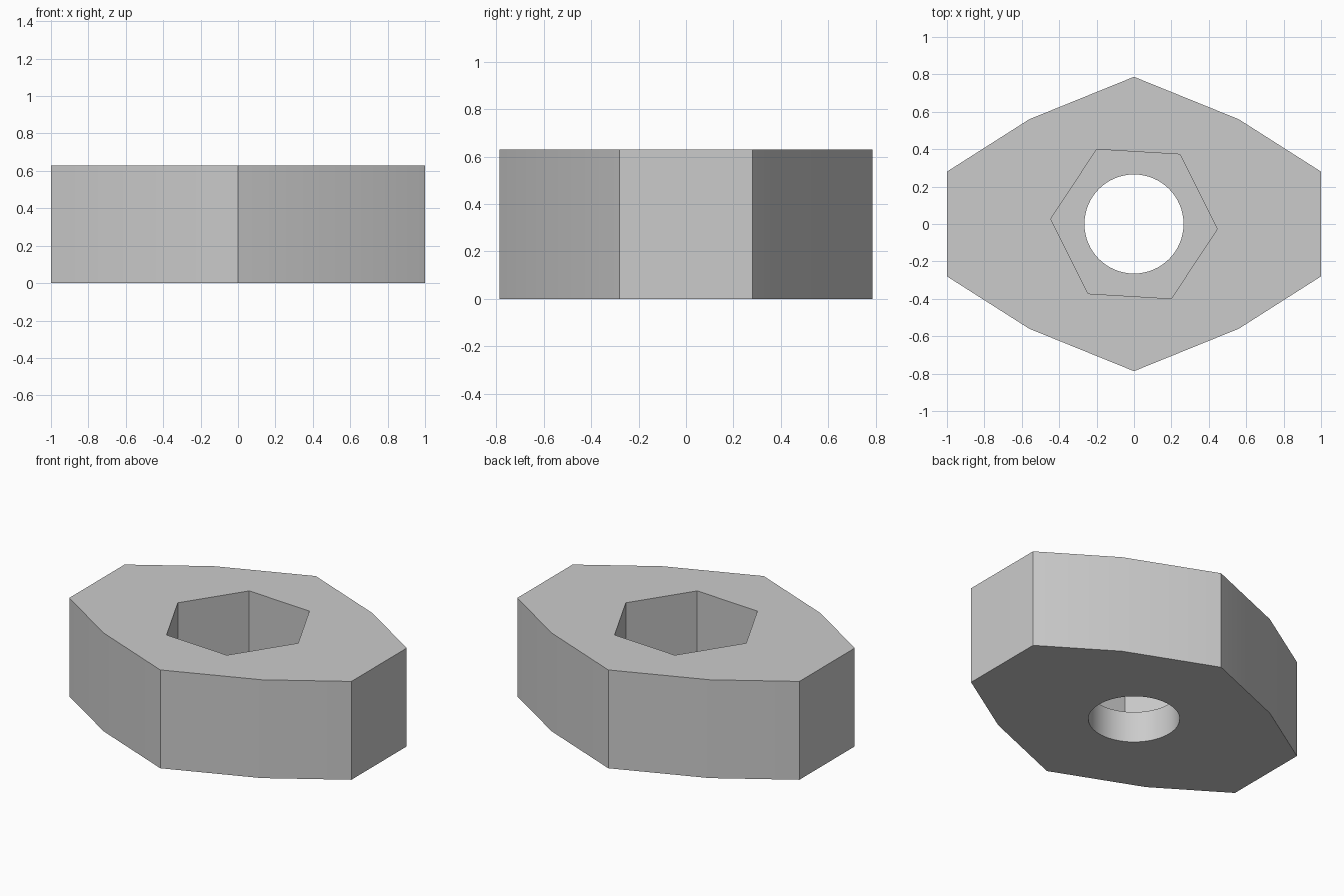
import bpy, bmesh, math

cube = bpy.data.objects.get("Cube")
if cube:
    bpy.data.objects.remove(cube, do_unlink=True)

HEIGHT, FLOOR = 0.63, 0.20      # full height, and floor of the hexagonal pocket


def circle(radius, sides, turn=0.0):
    return [(radius * math.cos(turn + math.tau * i / sides),
             radius * math.sin(turn + math.tau * i / sides)) for i in range(sides)]


# Profiles: elongated outer body, slightly turned hexagon, round bore
quarter = [(1, 0.28), (0.56, 0.56), (0, 0.787)]
upper = quarter + [(-x, y) for x, y in quarter[1::-1]]
outline = upper + [(-x, -y) for x, y in upper]
hexagon = circle(0.446, 6, math.radians(-3.4))
bore = circle(0.265, 64)

bm = bmesh.new()


def wall(points, low, high):
    """Vertical wall along a closed profile; returns its bottom and top edges."""
    rings = [[bm.verts.new((x, y, z)) for x, y in points] for z in (low, high)]
    n = len(points)
    for i in range(n):
        j = (i + 1) % n
        bm.faces.new((rings[0][i], rings[0][j], rings[1][j], rings[1][i]))
    return [[bm.edges.get((r[i], r[(i + 1) % n])) for i in range(n)] for r in rings]


def cap(outer, inner):
    """Flat face between two loops."""
    bmesh.ops.triangle_fill(bm, edges=outer + inner, use_beauty=True)


body_low, body_high = wall(outline, 0, HEIGHT)
hex_low, hex_high = wall(hexagon, FLOOR, HEIGHT)
bore_low, bore_high = wall(bore, 0, FLOOR)
cap(body_high, hex_high)        # top
cap(hex_low, bore_high)         # pocket floor
cap(body_low, bore_low)         # underside
bmesh.ops.recalc_face_normals(bm, faces=bm.faces)

mesh = bpy.data.meshes.new("nut_body")
bm.to_mesh(mesh)
bm.free()
body = bpy.data.objects.new("nut_body", mesh)
bpy.context.collection.objects.link(body)

# Plain grey material
grey = bpy.data.materials.new("light grey")
grey.use_nodes = True
color = (0.6, 0.6, 0.6, 1)
grey.diffuse_color = color
grey.node_tree.nodes["Principled BSDF"].inputs["Base Color"].default_value = color
mesh.materials.append(grey)

# Smooth bore and shallow bends, sharp corners elsewhere
bpy.ops.object.select_all(action='DESELECT')
body.select_set(True)
bpy.context.view_layer.objects.active = body
bpy.ops.object.shade_smooth_by_angle(angle=math.radians(30))
